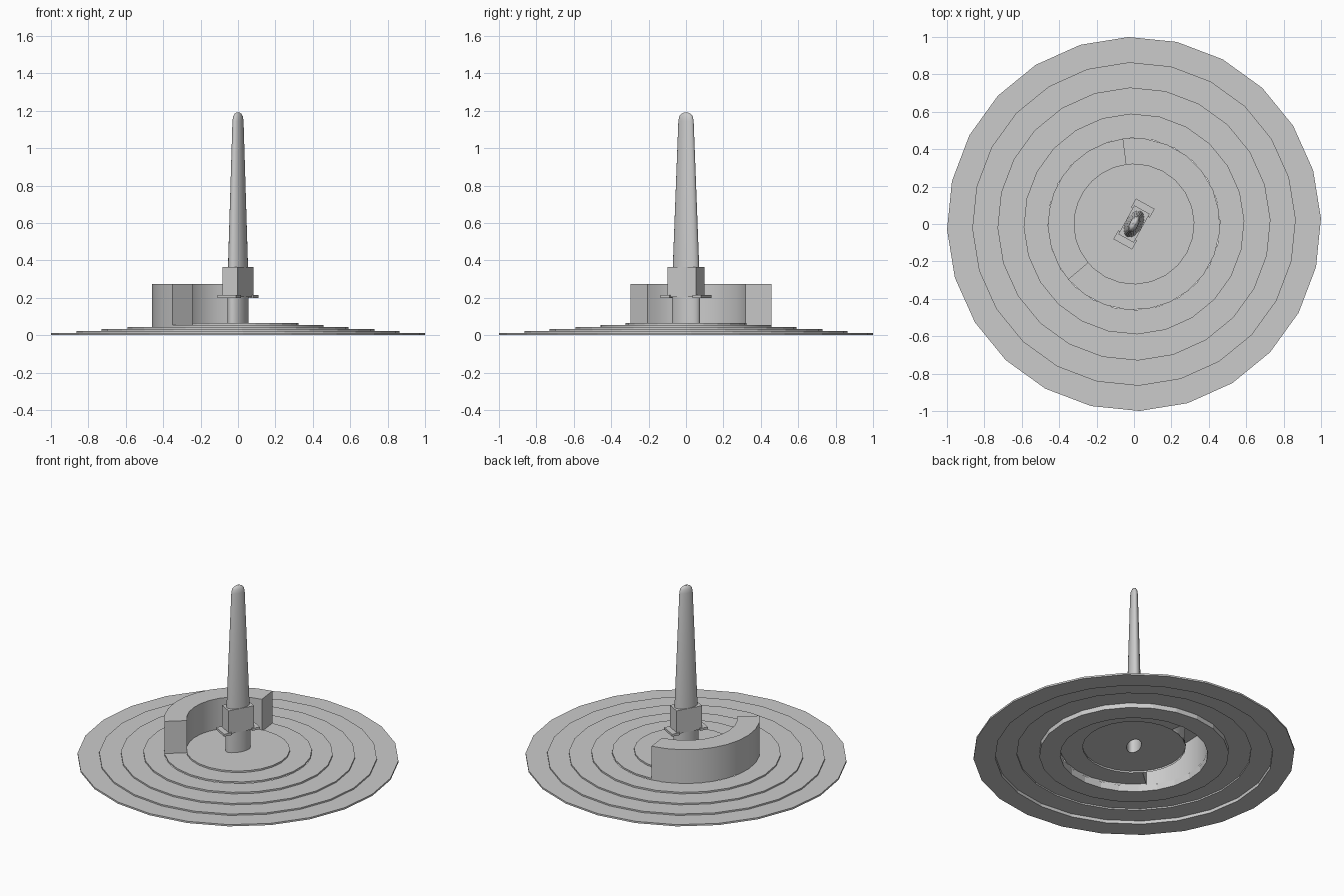
import bpy, bmesh
from math import radians, cos, sin, pi
from mathutils import Matrix, Vector

if "Cube" in bpy.data.objects:
    bpy.data.objects.remove(bpy.data.objects["Cube"])

TURN = radians(61)          # heading of the flat post
POST = (0.083, 0.044)       # post half sizes at the base


def ring_mesh(name, loops, closed=True, cap_end=False, wrap=False, cap_ends=False, smooth=35):
    """Skin a list of equally long point loops."""
    bm = bmesh.new()
    vs = [[bm.verts.new(p) for p in loop] for loop in loops]
    n = len(vs[0])
    rows = len(vs) if wrap else len(vs) - 1
    for i in range(rows):
        a, b = vs[i], vs[(i + 1) % len(vs)]
        for k in range(n if closed else n - 1):
            m = (k + 1) % n
            bm.faces.new((a[k], a[m], b[m], b[k]))
    if cap_end:
        bm.faces.new(vs[-1])
    if cap_ends:
        bm.faces.new([r[0] for r in vs])
        bm.faces.new([r[-1] for r in vs][::-1])
    bmesh.ops.recalc_face_normals(bm, faces=bm.faces)
    me = bpy.data.meshes.new(name)
    bm.to_mesh(me)
    bm.free()
    ob = bpy.data.objects.new(name, me)
    bpy.context.collection.objects.link(ob)
    if smooth:
        bpy.ops.object.select_all(action='DESELECT')
        bpy.context.view_layer.objects.active = ob
        ob.select_set(True)
        bpy.ops.object.shade_smooth_by_angle(angle=radians(smooth))
    return ob


def circle(r, z, n=24, start=1.7):
    return [(r * cos(radians(start) + 2 * pi * k / n),
             r * sin(radians(start) + 2 * pi * k / n), z) for k in range(n)]


def ellipse(a, b, z, n=24, turn=TURN):
    rot = Matrix.Rotation(turn, 3, 'Z')
    return [rot @ Vector((a * cos(2 * pi * k / n), b * sin(2 * pi * k / n), z)) for k in range(n)]


def arc(r, z, a0, a1, n):
    return [(r * cos(radians(a0 + (a1 - a0) * k / n)),
             r * sin(radians(a0 + (a1 - a0) * k / n)), z) for k in range(n + 1)]


# Stepped base: outer tiers as a thin shell with a lip at the rim
outer = [(0.865, 0.02), (0.865, 0.0), (1.0, 0.0), (1.0, 0.012), (0.865, 0.012), (0.865, 0.022),
         (0.73, 0.022), (0.73, 0.032), (0.59, 0.032)]
ring_mesh("outer_tiers", [circle(r, z) for r, z in outer], smooth=0)

# Thicker ring reaching down to the ground
ring = [(0.46, 0.0), (0.59, 0.0), (0.59, 0.043), (0.46, 0.043)]
ring_mesh("support_ring", [circle(r, z) for r, z in ring], wrap=True, smooth=0)

# Inner floor, left open under the curved wall
A0, A1 = 97.3, 220.3
floor = [(0.46, 0.043), (0.46, 0.054), (0.32, 0.054), (0.32, 0.065)]
ring_mesh("inner_floor", [arc(r, z, A1, A0 + 360, 16) for r, z in floor], closed=False)

# Centre disc with a hole under the hollow post
hole = [min(ellipse(*POST, 0.065, 96), key=lambda p: -(Vector(c).normalized().dot(p.normalized())))
        for c in circle(1, 0)]
ring_mesh("centre_disc", [circle(0.323, 0.054), circle(0.323, 0.065), hole], smooth=0)

# Curved wall, open below
wall = [(0.46, 0.043), (0.46, 0.275), (0.32, 0.275), (0.32, 0.054)]
ring_mesh("curved_wall", [arc(r, z, A0, A1, 10) for r, z in wall], closed=False, cap_ends=True)

# Tapered flat post with rounded tip
post = [(*POST, 0.062), (0.083, 0.044, 0.2), (0.077, 0.044, 0.365), (0.045, 0.023, 1.145),
        (0.040, 0.020, 1.17), (0.028, 0.013, 1.184), (0.012, 0.006, 1.191)]
ring_mesh("post", [ellipse(*p) for p in post], cap_end=True, smooth=40)


# Collar block and its two foot plates
def box(name, u0, u1, w, z0, z1):
    rot = Matrix.Rotation(TURN, 3, 'Z')
    loops = [[rot @ Vector((u, v, z)) for u, v in ((u0, -w), (u1, -w), (u1, w), (u0, w))]
             for z in (z0, z1)]
    ob = ring_mesh(name, loops, cap_end=True, smooth=0)
    bm = bmesh.new()
    bm.from_mesh(ob.data)
    bmesh.ops.holes_fill(bm, edges=bm.edges)
    bmesh.ops.recalc_face_normals(bm, faces=bm.faces)
    bm.to_mesh(ob.data)
    bm.free()


box("collar_block", -0.088, 0.088, 0.047, 0.205, 0.365)
for s, name in ((1, "foot_plate_back"), (-1, "foot_plate_front")):
    box(name, min(s * 0.07, s * 0.124), max(s * 0.07, s * 0.124), 0.057, 0.2, 0.216)
